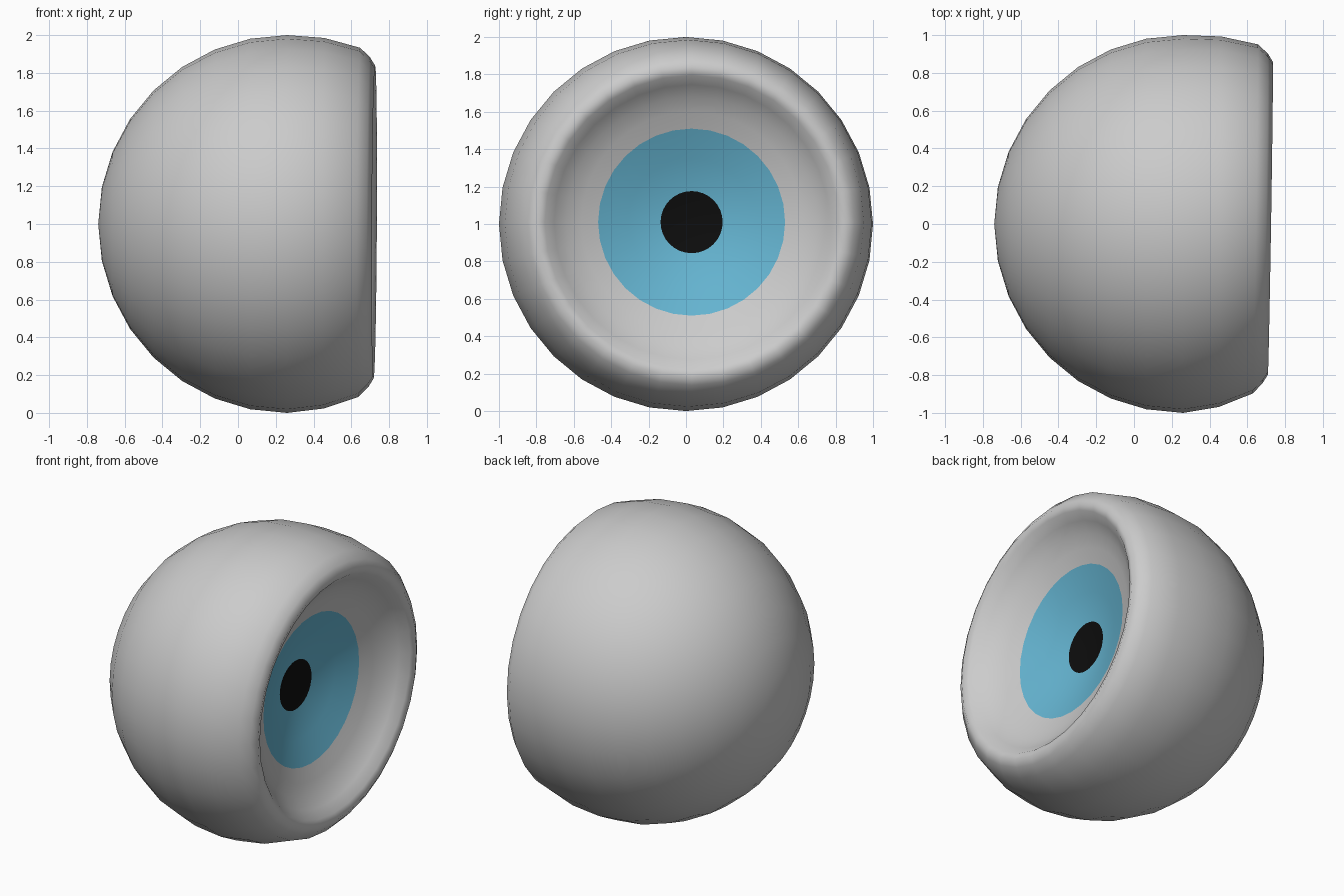
import bpy, bmesh, math

if "Cube" in bpy.data.objects:
    bpy.data.objects.remove(bpy.data.objects["Cube"])

SEG = 32
CX, CZ = 0.26, 1.0          # centre of the ball

# Profile as (x, radius, shift); shift blends in the slight offset of the opening
profile = []
for i in range(1, 11):
    a = math.pi * i / 16
    profile.append((CX - math.cos(a), math.sin(a), {9: 0.4, 10: 0.9}.get(i, 0.0)))
# rounded rim, then the sunken bowl
profile += [(x, r, 1.0) for x, r in [
    (0.695, 0.872), (0.722, 0.828), (0.705, 0.785), (0.655, 0.735), (0.602, 0.67),
    (0.565, 0.59), (0.527, 0.50), (0.465, 0.34), (0.41, 0.166)]]
IRIS_RING, PUPIL_RING = len(profile) - 3, len(profile) - 1


def material(name, colour):
    m = bpy.data.materials.new(name)
    m.diffuse_color = colour
    m.use_nodes = True
    m.node_tree.nodes["Principled BSDF"].inputs["Base Color"].default_value = m.diffuse_color
    return m


bm = bmesh.new()
rings = []
for x, r, t in profile:
    ring = []
    for k in range(SEG):
        a = 2 * math.pi * k / SEG
        y, z = r * math.cos(a), r * math.sin(a)
        ring.append(bm.verts.new((x + t * (0.016 * y + 0.005 * z),
                                  y + 0.03 * t, CZ + z + 0.01 * t)))
    rings.append(ring)
back = bm.verts.new((CX - 1, 0, CZ))
centre = bm.verts.new((0.397, 0.03, CZ + 0.01))

# Skin between rings, coloured by position in the bowl
for i in range(len(rings) - 1):
    for k in range(SEG):
        n = (k + 1) % SEG
        f = bm.faces.new((rings[i][k], rings[i][n], rings[i + 1][n], rings[i + 1][k]))
        f.material_index = 1 if i >= IRIS_RING else 0
# Pole fans: back of the ball and pupil
for k in range(SEG):
    n = (k + 1) % SEG
    bm.faces.new((back, rings[0][n], rings[0][k]))
    bm.faces.new((centre, rings[PUPIL_RING][k], rings[PUPIL_RING][n])).material_index = 2
for f in bm.faces:
    f.smooth = True
bmesh.ops.recalc_face_normals(bm, faces=bm.faces)

mesh = bpy.data.meshes.new("eyeball")
bm.to_mesh(mesh)
bm.free()
mesh.materials.append(None)
mesh.materials.append(material("iris_blue", (0.13, 0.46, 0.64, 1)))
mesh.materials.append(material("pupil_black", (0.004, 0.004, 0.004, 1)))
eye = bpy.data.objects.new("eyeball", mesh)
bpy.context.collection.objects.link(eye)
